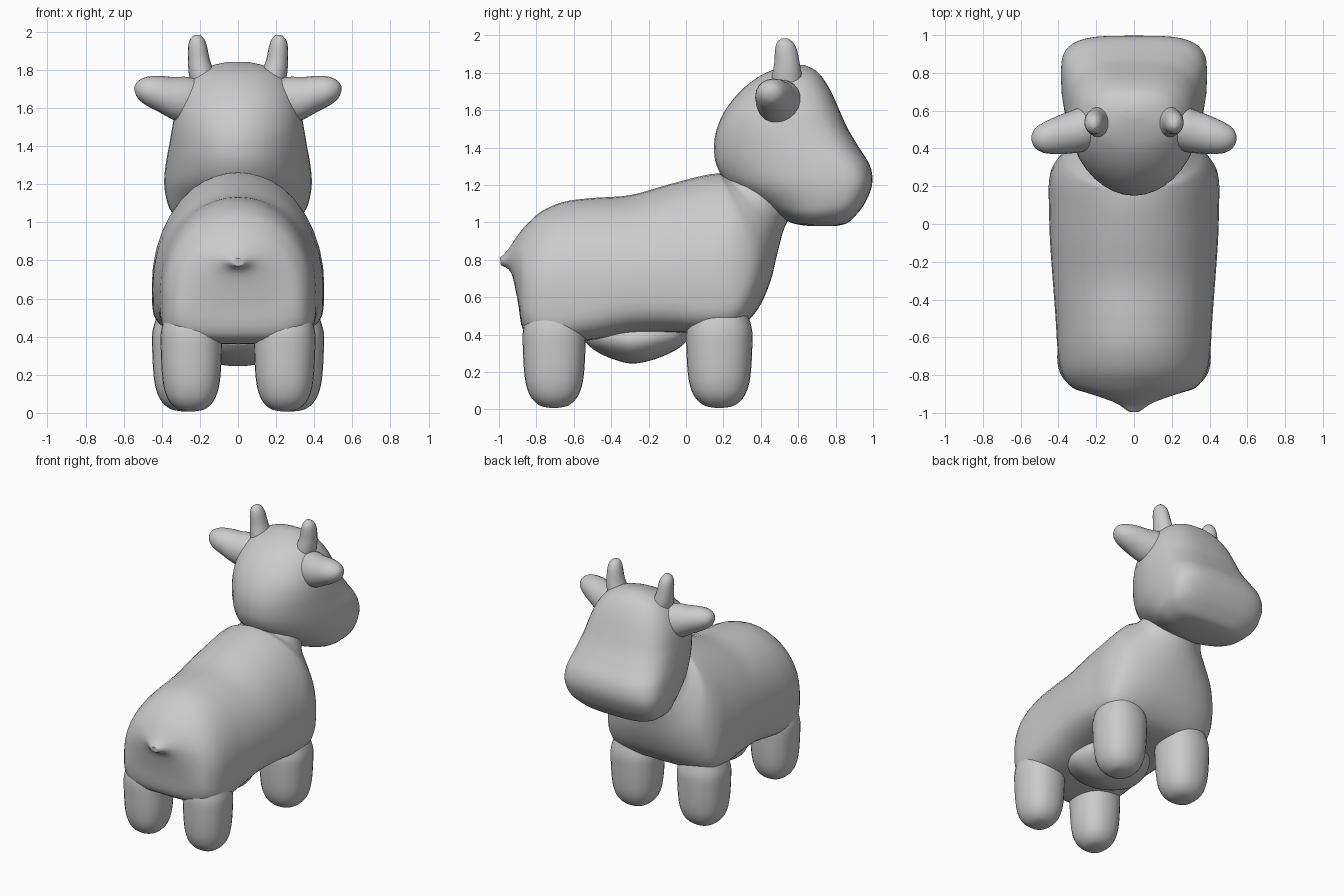
import bpy, math
from mathutils import Vector

SIDES = 40


def smooth_rows(rows, steps):
    # Catmull-Rom interpolation through rows of numbers
    rows = [tuple(r) for r in rows]
    pts = [rows[0]] + rows + [rows[-1]]
    out = []
    for i in range(1, len(pts) - 2):
        for s in range(steps):
            t = s / steps
            out.append([0.5 * (2 * b + (c - a) * t + (2 * a - 5 * b + 4 * c - d) * t * t
                               + (3 * b - a - 3 * c + d) * t ** 3)
                        for a, b, c, d in zip(*pts[i - 1:i + 3])])
    out.append(rows[-1])
    return out


def loft(name, rows, wide, steps=4, sides=SIDES):
    """Row: start point xyz, end point xyz, half width, widest fraction, start exponent, end exponent."""
    wide = Vector(wide)
    verts, faces = [], []
    rings = smooth_rows(rows, steps)
    for r in rings:
        a, b, w, t, na, nb = Vector(r[:3]), Vector(r[3:6]), r[6], r[7], r[8], r[9]
        mid = a.lerp(b, t)
        for k in range(sides):
            ang = 2 * math.pi * k / sides
            c, s = math.cos(ang), math.sin(ang)
            n = na if c > 0 else nb
            axis = (a - mid) if c > 0 else (b - mid)
            u, v = abs(c) ** (2 / n), math.copysign(abs(s) ** (2 / n), s)
            verts.append(mid + axis * u + wide * (w * v))
    for i in range(len(rings) - 1):
        for k in range(sides):
            j = (k + 1) % sides
            faces.append((i * sides + k, i * sides + j, (i + 1) * sides + j, (i + 1) * sides + k))
    faces.append(tuple(range(sides))[::-1])
    faces.append(tuple((len(rings) - 1) * sides + k for k in range(sides)))
    me = bpy.data.meshes.new(name)
    me.from_pydata([tuple(v) for v in verts], [], faces)
    me.update()
    ob = bpy.data.objects.new(name, me)
    bpy.context.collection.objects.link(ob)
    bpy.ops.object.select_all(action='DESELECT')
    ob.select_set(True)
    bpy.context.view_layer.objects.active = ob
    # consistent outward normals
    bpy.ops.object.mode_set(mode='EDIT')
    bpy.ops.mesh.select_all(action='SELECT')
    bpy.ops.mesh.normals_make_consistent(inside=False)
    bpy.ops.object.mode_set(mode='OBJECT')
    bpy.ops.object.shade_smooth_by_angle(angle=math.radians(50))
    return ob


# Body with tail nub and neck: top y, z, bottom y, z, half width, widest fraction, lower exponent
body = [(-.995, .81, -.99, .77, .03, .5, 2), (-.955, .85, -.935, .73, .10, .5, 2.2),
        (-.90, .93, -.90, .58, .23, .54, 2.8), (-.85, .99, -.87, .42, .33, .6, 3.8),
        (-.77, 1.06, -.79, .37, .385, .62, 4.8), (-.65, 1.11, -.67, .36, .405, .63, 5),
        (-.5, 1.13, -.5, .37, .415, .63, 4.2), (-.3, 1.145, -.3, .40, .43, .64, 3.6),
        (-.1, 1.20, -.08, .41, .445, .67, 3.8), (.05, 1.24, .10, .41, .45, .69, 4.5),
        (.12, 1.255, .27, .43, .45, .69, 4.5), (.16, 1.26, .38, .53, .42, .66, 3.2),
        (.18, 1.26, .45, .68, .37, .62, 2.5), (.20, 1.25, .49, .84, .30, .57, 2.2),
        (.23, 1.25, .53, .98, .235, .52, 2), (.32, 1.32, .60, 1.10, .20, .5, 2)]
loft("body", [(0, ty, tz, 0, by, bz, w, t, 2, n)
              for ty, tz, by, bz, w, t, n in body], (1, 0, 0))

# Head with square muzzle: z, back y, front y, half width, widest fraction, front exponent
head = [(.98, .66, .80, .14, .5, 3), (.995, .57, .86, .26, .5, 3.3), (1.04, .48, .91, .335, .58, 3.6),
        (1.1, .38, .955, .37, .68, 3.6), (1.2, .23, .995, .387, .72, 3.6), (1.3, .165, .985, .38, .7, 3.5),
        (1.4, .15, .925, .362, .64, 3.3), (1.5, .165, .865, .345, .58, 3.1), (1.6, .21, .82, .325, .54, 3),
        (1.7, .29, .775, .285, .52, 2.8), (1.78, .39, .725, .22, .5, 2.6), (1.82, .48, .68, .145, .5, 2.3),
        (1.842, .56, .63, .05, .5, 2)]
loft("head", [(0, yb, z, 0, yf, z, w, t, 2, n) for z, yb, yf, w, t, n in head], (1, 0, 0))

# Udder under the belly
udder = [(-.54, .42, .36, .08), (-.48, .47, .31, .18), (-.38, .5, .265, .25),
         (-.28, .5, .245, .27), (-.16, .5, .27, .25), (-.05, .47, .32, .18), (.0, .44, .36, .08)]
loft("udder", [(0, y, zt, 0, y, zb, w, .5, 2, 2) for y, zt, zb, w in udder], (1, 0, 0))

# Leg profile: z, size factor; the top tucks inside the body
leg = [(.008, .12), (.02, .45), (.06, .72), (.12, .88), (.2, .96), (.32, 1), (.42, 1), (.5, .88)]

# Ear: x, centre y, z, half y, half z
ear = [(.18, .515, 1.63, .10, .115), (.26, .505, 1.638, .12, .125), (.34, .485, 1.65, .112, .112),
       (.41, .47, 1.672, .10, .096), (.48, .457, 1.688, .08, .075),
       (.525, .455, 1.695, .05, .046), (.542, .455, 1.70, .014, .014)]

# Horn: z, centre x, y, radius
horn = [(1.70, .17, .54, .085), (1.78, .19, .54, .08), (1.85, .205, .54, .068),
        (1.92, .212, .535, .059), (1.96, .214, .53, .044), (1.983, .212, .528, .018)]

# Mirrored pairs
for side, s in (("left", -1), ("right", 1)):
    for place, cx, hw, cy, hy in (("front", .275, .175, .178, .176), ("rear", .245, .160, -.705, .167)):
        loft(f"{place}_leg_{side}",
             [(s * cx, cy - hy * f, z, s * cx, cy + hy * f, z, hw * f, .5, 2.3, 2.3) for z, f in leg],
             (1, 0, 0), sides=28)
    loft(f"ear_{side}", [(s * x, y, z + hz, s * x, y, z - hz, hy, .5, 2, 2)
                         for x, y, z, hy, hz in ear], (0, 1, 0), 3, 20)
    loft(f"horn_{side}", [(s * x, y - r, z, s * x, y + r, z, r * .85, .5, 2, 2)
                          for z, x, y, r in horn], (1, 0, 0), 3, 16)
